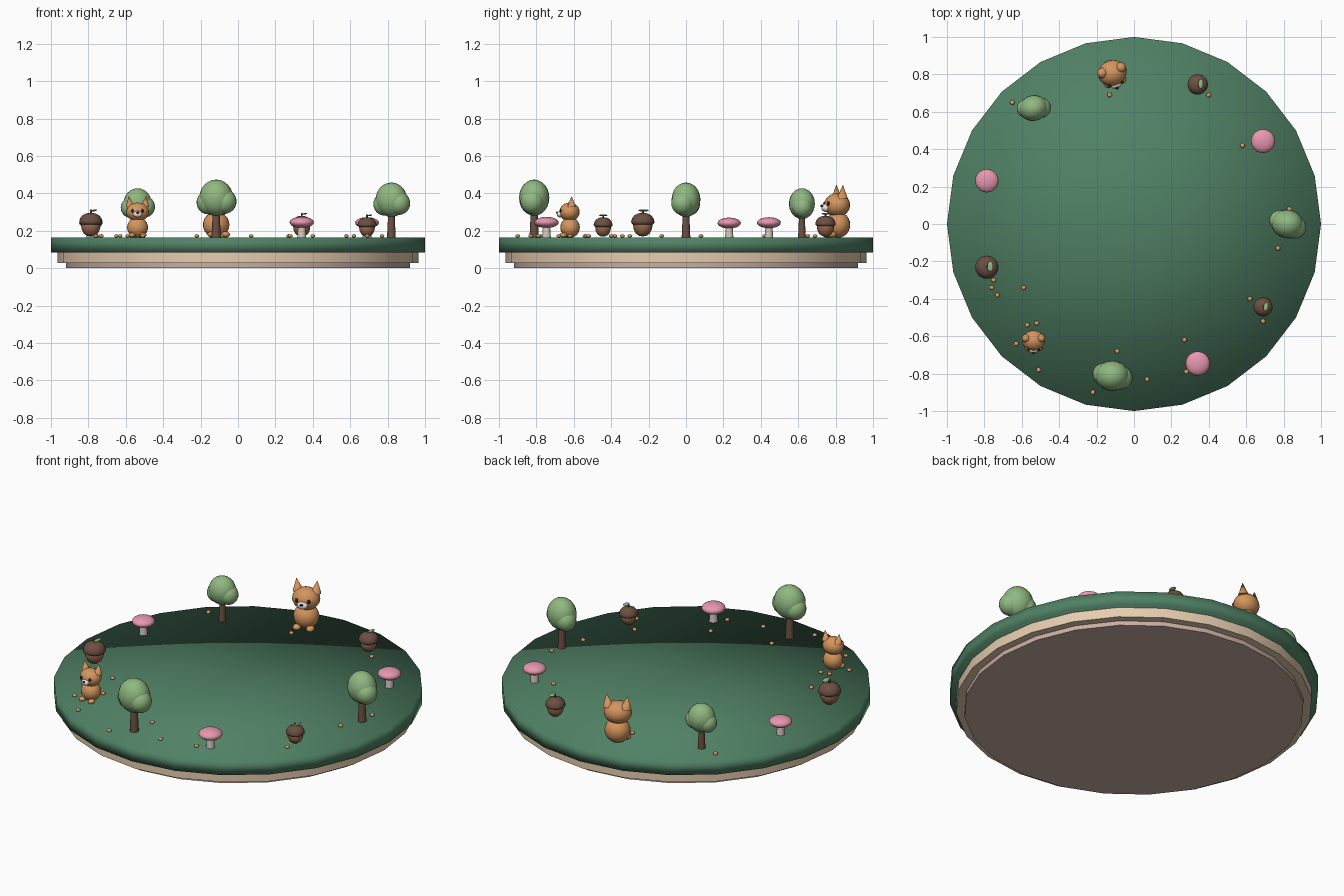
import bpy, bmesh, math
from mathutils import Matrix, Vector

if "Cube" in bpy.data.objects:
    bpy.data.objects.remove(bpy.data.objects["Cube"])


def material(name, r, g, b):
    m = bpy.data.materials.new(name)
    m.diffuse_color = (r, g, b, 1)
    m.use_nodes = True
    m.node_tree.nodes["Principled BSDF"].inputs["Base Color"].default_value = m.diffuse_color
    return m


MOSS = material("moss_green", 0.08, 0.22, 0.13)
CREAM = material("cream", 0.79, 0.61, 0.43)
TAUPE = material("taupe", 0.58, 0.42, 0.36)
LEAF = material("leaf_green", 0.28, 0.48, 0.22)
BARK = material("bark", 0.15, 0.08, 0.055)
PINK = material("pink", 0.80, 0.31, 0.43)
STEM = material("pale_stem", 0.66, 0.58, 0.52)
NUT = material("nut", 0.33, 0.15, 0.08)
CUP = material("nut_cup", 0.15, 0.08, 0.055)
FUR = material("fur", 0.66, 0.30, 0.11)
WHITE = material("white_fur", 0.85, 0.82, 0.78)
DARK = material("dark", 0.02, 0.015, 0.015)
CRUMB = material("crumb", 0.72, 0.34, 0.12)


def finish(name, bm, mat, place, angle=60):
    bm.transform(place)
    bmesh.ops.recalc_face_normals(bm, faces=bm.faces)
    mesh = bpy.data.meshes.new(name)
    bm.to_mesh(mesh)
    bm.free()
    mesh.materials.append(mat)
    obj = bpy.data.objects.new(name, mesh)
    bpy.context.collection.objects.link(obj)
    if angle >= 180:
        mesh.shade_smooth()
    else:
        bpy.ops.object.select_all(action='DESELECT')
        obj.select_set(True)
        bpy.context.view_layer.objects.active = obj
        bpy.ops.object.shade_smooth_by_angle(angle=math.radians(angle))
    return obj


def lathe(name, profile, mat, place=Matrix(), sides=20, angle=60):
    """Turn a (radius, height) profile about z."""
    bm = bmesh.new()
    rings = []
    for r, z in profile:
        if r == 0:
            rings.append([bm.verts.new((0, 0, z))] * sides)
        else:
            rings.append([bm.verts.new((r * math.cos(math.tau * i / sides),
                                        r * math.sin(math.tau * i / sides), z))
                          for i in range(sides)])
    for a, b in zip(rings, rings[1:]):
        for i in range(sides):
            j = (i + 1) % sides
            bm.faces.new(list(dict.fromkeys((a[i], a[j], b[j], b[i]))))
    return finish(name, bm, mat, place, angle)


def ball(name, centre, radii, mat, place=Matrix(), tilt=0, u=20, v=12):
    bm = bmesh.new()
    bmesh.ops.create_uvsphere(bm, u_segments=u, v_segments=v, radius=1)
    shape = (Matrix.Translation(Vector(centre)) @ Matrix.Rotation(tilt, 4, 'Y')
             @ Matrix.Diagonal((*radii, 1)))
    return finish(name, bm, mat, place @ shape)


# Round base: mossy top, cream ring, foot
lathe("moss_top", [(0, 0.085), (1, 0.085), (1, 0.165), (0, 0.165)],
      MOSS, sides=24, angle=180)
lathe("cream_ring", [(0, 0.027), (0.965, 0.027), (0.965, 0.087), (0, 0.087)],
      CREAM, sides=24)
lathe("base_foot", [(0, 0), (0.92, 0), (0.92, 0.03), (0, 0.03)],
      TAUPE, sides=24)


def tree(p):
    lathe("tree_trunk", [(0, 0), (0.025, 0), (0.017, 0.17), (0, 0.17)], BARK, p, 12)
    ball("tree_crown", (0, 0, 0.213), (0.09, 0.081, 0.097), LEAF, p)
    ball("tree_lobe_right", (0.045, -0.01, 0.193), (0.064, 0.064, 0.066), LEAF, p)
    ball("tree_lobe_left", (-0.043, 0.01, 0.188), (0.062, 0.06, 0.064), LEAF, p)


def mushroom(p):
    lathe("mushroom_stem", [(0, 0), (0.024, 0), (0.019, 0.07), (0, 0.07)], STEM, p, 14)
    ball("mushroom_cap", (0, 0, 0.081), (0.065, 0.065, 0.03), PINK, p)


def acorn(p):
    lathe("acorn_nut", [(0, 0.006), (0.02, 0.009), (0.038, 0.022), (0.049, 0.045),
                        (0.052, 0.065), (0.048, 0.085), (0, 0.085)], NUT, p)
    lathe("acorn_cup", [(0, 0.072), (0.052, 0.07), (0.061, 0.076), (0.062, 0.087),
                        (0.057, 0.103), (0.045, 0.119), (0.025, 0.129), (0, 0.132)], CUP, p)
    lathe("acorn_stalk", [(0, 0.12), (0.006, 0.12), (0.005, 0.15), (0, 0.15)], BARK, p, 8)
    ball("acorn_leaf", (0.018, 0.004, 0.145), (0.016, 0.029, 0.005), LEAF, p,
         tilt=-0.2, u=12, v=8)


def fox(p):
    ball("fox_body", (0, 0, 0.054), (0.056, 0.052, 0.055), FUR, p)
    ball("fox_head", (0, -0.003, 0.137), (0.061, 0.054, 0.05), FUR, p)
    ball("fox_muzzle", (0, -0.054, 0.125), (0.024, 0.017, 0.017), WHITE, p)
    ball("fox_nose", (0, -0.07, 0.133), (0.008, 0.006, 0.006), DARK, p, u=10, v=6)
    for side, s in (("left", -1), ("right", 1)):
        ear = (p @ Matrix.Translation((0.04 * s, 0.008, 0.165))
               @ Matrix.Rotation(0.12 * s, 4, 'Y'))
        lathe("fox_ear_" + side, [(0, 0), (0.023, 0), (0, 0.058)], FUR, ear, 14)
        ball("fox_eye_" + side, (0.027 * s, -0.049, 0.143), (0.008, 0.007, 0.009),
             DARK, p, u=10, v=6)
        ball("fox_foot_" + side, (0.03 * s, -0.037, 0.013), (0.018, 0.022, 0.013), FUR, p)


# Eleven figures evenly spaced round the rim: (maker, scale, turn in degrees)
figures = [(tree, 0.95, -12), (mushroom, 0.98, 0), (acorn, 0.88, 0), (fox, 1.27, 17),
           (tree, 0.85, 15), (mushroom, 0.96, 0), (acorn, 1.0, 0), (fox, 1.0, 0),
           (tree, 1.0, 0), (mushroom, 1.0, 0), (acorn, 0.82, -10)]
for i, (maker, size, turn) in enumerate(figures):
    a = math.tau * i / len(figures)
    maker(Matrix.Translation((0.82 * math.cos(a), 0.82 * math.sin(a), 0.164))
          @ Matrix.Rotation(math.radians(turn), 4, 'Z') @ Matrix.Scale(size, 4))

# Scattered crumbs
crumbs = [(-0.13, 0.69), (-0.65, 0.65), (0.40, 0.69), (0.58, 0.42), (0.83, 0.08),
          (0.77, -0.13), (0.62, -0.40), (0.69, -0.52), (0.27, -0.62), (0.28, -0.79),
          (-0.09, -0.68), (0.07, -0.83), (-0.22, -0.90), (-0.51, -0.78), (-0.63, -0.64),
          (-0.57, -0.54), (-0.52, -0.53), (-0.59, -0.34), (-0.75, -0.30),
          (-0.76, -0.34), (-0.73, -0.38)]
for x, y in crumbs:
    ball("crumb", (x, y, 0.173), (0.013, 0.013, 0.009), CRUMB, u=10, v=6)
